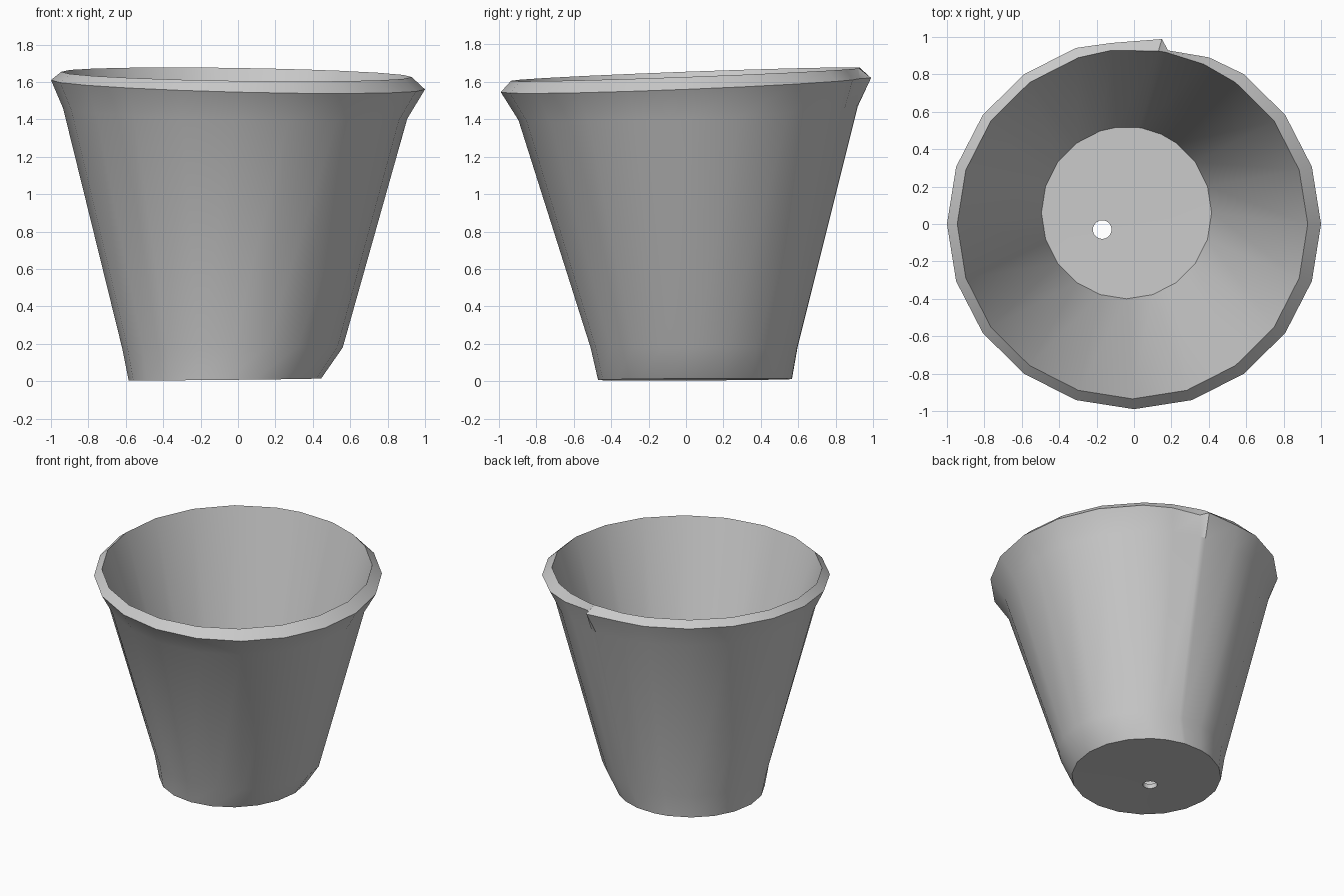
import bpy, bmesh
from math import radians, cos, sin

if "Cube" in bpy.data.objects:
    bpy.data.objects.remove(bpy.data.objects["Cube"])

# Slightly uneven set of sides; the close pair near 80 degrees forms the torn step in the lip
angles = [0, 18, 36, 54, 66, 79, 81.5, 97] + list(range(108, 360, 18))
lip_scale = {66: 0.985, 79: 0.955, 81.5: 1.01, 97: 0.985}

# Rings: centre x, centre y, radius x, radius y, height, slope in x, slope in y
rings = [
    (-0.17, -0.03, 0.05, 0.05, 0.015, 0.0, 0.0),        # drain hole, underside
    (-0.07, 0.05, 0.515, 0.52, 0.010, 0.01, 0.005),     # base edge
    (-0.03, 0.045, 0.59, 0.555, 0.18, 0.0, 0.0),        # lower wall
    (-0.015, 0.015, 0.92, 0.91, 1.43, -0.03, 0.04),     # under the lip
    (0.0, 0.0, 1.0, 0.99, 1.585, -0.025, 0.04),         # outer lip
    (-0.008, 0.0, 0.937, 0.935, 1.64, -0.015, 0.037),   # inner lip
    (-0.04, 0.06, 0.455, 0.46, 0.055, 0.0, 0.0),        # floor edge
    (-0.17, -0.03, 0.05, 0.05, 0.05, 0.0, 0.0),         # drain hole, floor side
]
LIP = 4


def make_ring(bm, index):
    cx, cy, rx, ry, z, sx, sy = rings[index]
    verts = []
    for a in angles:
        k = lip_scale.get(a, 1.0) if index == LIP else 1.0
        x = cx + rx * k * cos(radians(a))
        y = cy + ry * k * sin(radians(a))
        verts.append(bm.verts.new((x, y, z + sx * x + sy * y)))
    return verts


# Plant pot: outside wall, lip, inside wall, floor and drain hole as one closed shell
bm = bmesh.new()
loops = [make_ring(bm, i) for i in range(len(rings))]
n = len(angles)
for lower, upper in zip(loops, loops[1:] + loops[:1]):
    for i in range(n):
        j = (i + 1) % n
        bm.faces.new((lower[i], lower[j], upper[j], upper[i]))
bmesh.ops.recalc_face_normals(bm, faces=bm.faces)

mesh = bpy.data.meshes.new("plant_pot")
bm.to_mesh(mesh)
bm.free()
pot = bpy.data.objects.new("plant_pot", mesh)
bpy.context.collection.objects.link(pot)

bpy.context.view_layer.objects.active = pot
pot.select_set(True)
bpy.ops.object.shade_smooth_by_angle(angle=radians(30))
